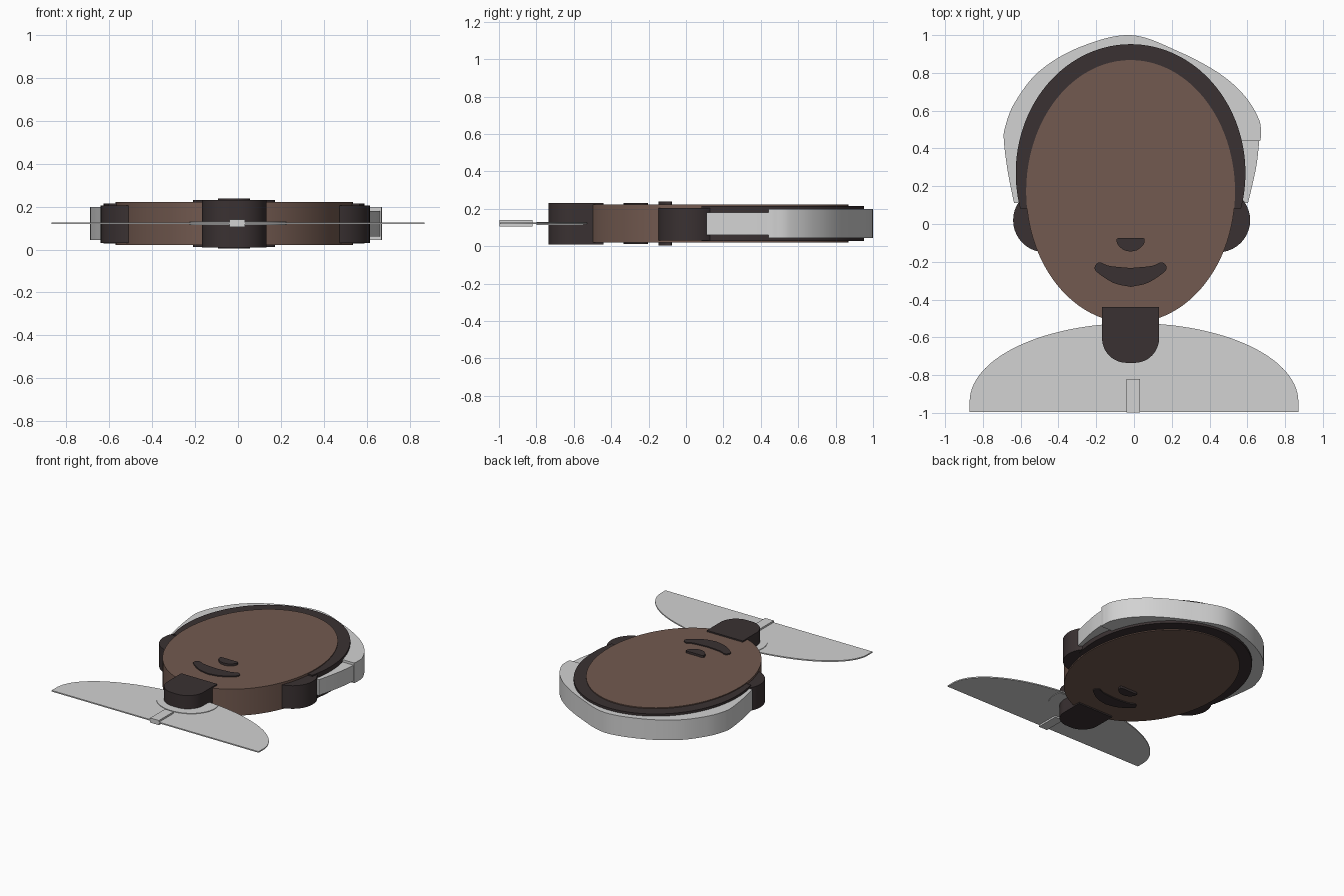
import bpy, bmesh
from math import sin, cos, pi, radians
from mathutils import Vector

cube = bpy.data.objects.get("Cube")
if cube:
    bpy.data.objects.remove(cube, do_unlink=True)


def material(name, rgb):
    m = bpy.data.materials.new(name)
    m.use_nodes = True
    m.diffuse_color = (*rgb, 1)
    m.node_tree.nodes["Principled BSDF"].inputs["Base Color"].default_value = (*rgb, 1)
    return m


SKIN = material("brown skin", (0.171, 0.102, 0.08))
DARK = material("dark brown", (0.042, 0.031, 0.032))
GREY = material("light grey", (0.645, 0.645, 0.645))
CX = -0.018  # centre line of the head


def arc(cx, cy, rx, ry, start=0, end=360, n=64):
    """Points on an elliptical arc, angles in degrees."""
    a, b = radians(start), radians(end)
    count = n if end - start == 360 else n + 1
    return [(cx + rx * cos(a + (b - a) * i / n), cy + ry * sin(a + (b - a) * i / n))
            for i in range(count)]


def spline(points, steps=8):
    """Smooth open curve through the given points."""
    p = [Vector(q) for q in points]
    p = [2 * p[0] - p[1]] + p + [2 * p[-1] - p[-2]]
    out = []
    for a, b, c, d in zip(p, p[1:], p[2:], p[3:]):
        for i in range(steps):
            t = i / steps
            out.append(tuple(0.5 * (2 * b + (c - a) * t + (2 * a - 5 * b + 4 * c - d) * t * t
                                    + (3 * b - a - 3 * c + d) * t ** 3)))
    return out + [tuple(p[-2])]


def slab(name, outline, z0, z1, mat):
    """Flat outline extruded from z0 to z1."""
    bm = bmesh.new()
    base = bm.faces.new([bm.verts.new((x, y, z0)) for x, y in outline])
    top = bmesh.ops.extrude_face_region(bm, geom=[base])["geom"]
    bmesh.ops.translate(bm, vec=(0, 0, z1 - z0),
                        verts=[g for g in top if isinstance(g, bmesh.types.BMVert)])
    bmesh.ops.recalc_face_normals(bm, faces=bm.faces)
    mesh = bpy.data.meshes.new(name)
    bm.to_mesh(mesh)
    bm.free()
    mesh.materials.append(mat)
    mesh.shade_smooth()
    mesh.set_sharp_from_angle(angle=radians(30))
    ob = bpy.data.objects.new(name, mesh)
    bpy.context.collection.objects.link(ob)
    return ob


def mirrored(half):
    """Close a half outline by reflecting it about the head's centre line."""
    right = [(CX + x, y) for x, y in half]
    left = [(CX - x, y) for x, y in reversed(half) if x > 0.001]
    return right + left


# Head and hair
slab("face", arc(CX, 0.172, 0.553, 0.696, n=96), 0.02, 0.222, SKIN)
slab("hair", arc(CX, 0.27, 0.608, 0.682, -16, 196, 80), 0.027, 0.215, DARK)

# Ears
for side, x in (("left", 0.445), ("right", -0.47)):
    slab(side + "_ear", arc(x, 0.02, 0.17, 0.17, n=40), 0.03, 0.205, DARK)

# Nose: flat on top, round below
nose = mirrored(spline([(0, -0.146), (0.035, -0.138), (0.065, -0.113), (0.074, -0.09),
                        (0.066, -0.075), (0, -0.075)], 5))
slab("nose", nose, 0.004, 0.238, DARK)

# Smiling mouth with rounded ends
mouth = mirrored(spline([(0, -0.333), (0.09, -0.312), (0.175, -0.257), (0.19, -0.227),
                         (0.164, -0.203), (0.111, -0.222), (0, -0.233)], 6))
slab("mouth", mouth, 0.012, 0.23, DARK)

# Neck with a rounded lower end
neck = ([(CX - 0.151, -0.44)] + arc(CX - 0.021, -0.605, 0.13, 0.13, 180, 270, 12)
        + arc(CX + 0.021, -0.605, 0.13, 0.13, 270, 360, 12) + [(CX + 0.151, -0.44)])
slab("neck", neck, 0.01, 0.232, DARK)

# Cap wrapped around the back of the hair, with a thinner left side
rim = spline([(-0.635, 0.11), (-0.667, 0.27), (-0.688, 0.43), (-0.683, 0.51), (-0.63, 0.645),
              (-0.5, 0.81), (-0.286, 0.937), (-0.016, 1.0), (0.243, 0.91), (0.455, 0.795),
              (0.587, 0.677), (0.661, 0.555), (0.672, 0.476), (0.668, 0.44)])
slab("cap", rim + [(0.45, 0.44), (-0.45, 0.11)], 0.045, 0.198, GREY)
flap = spline([(0.664, 0.45), (0.65, 0.32), (0.625, 0.2), (0.603, 0.11)])
slab("cap_side", flap + [(0.45, 0.11), (0.45, 0.45)], 0.06, 0.18, GREY)

# Shoulders, collar and front placket
slab("shoulders", [(-0.87, -0.995), (0.87, -0.995)]
     + arc(0, -0.94, 0.87, 0.415, 0, 180, 72), 0.118, 0.127, GREY)
slab("collar", arc(0, -0.6, 0.225, 0.2, 165, 375, 40), 0.114, 0.131, GREY)
slab("placket", [(-0.04, -0.997), (0.033, -0.997), (0.033, -0.82), (-0.04, -0.82)],
     0.105, 0.14, GREY)
